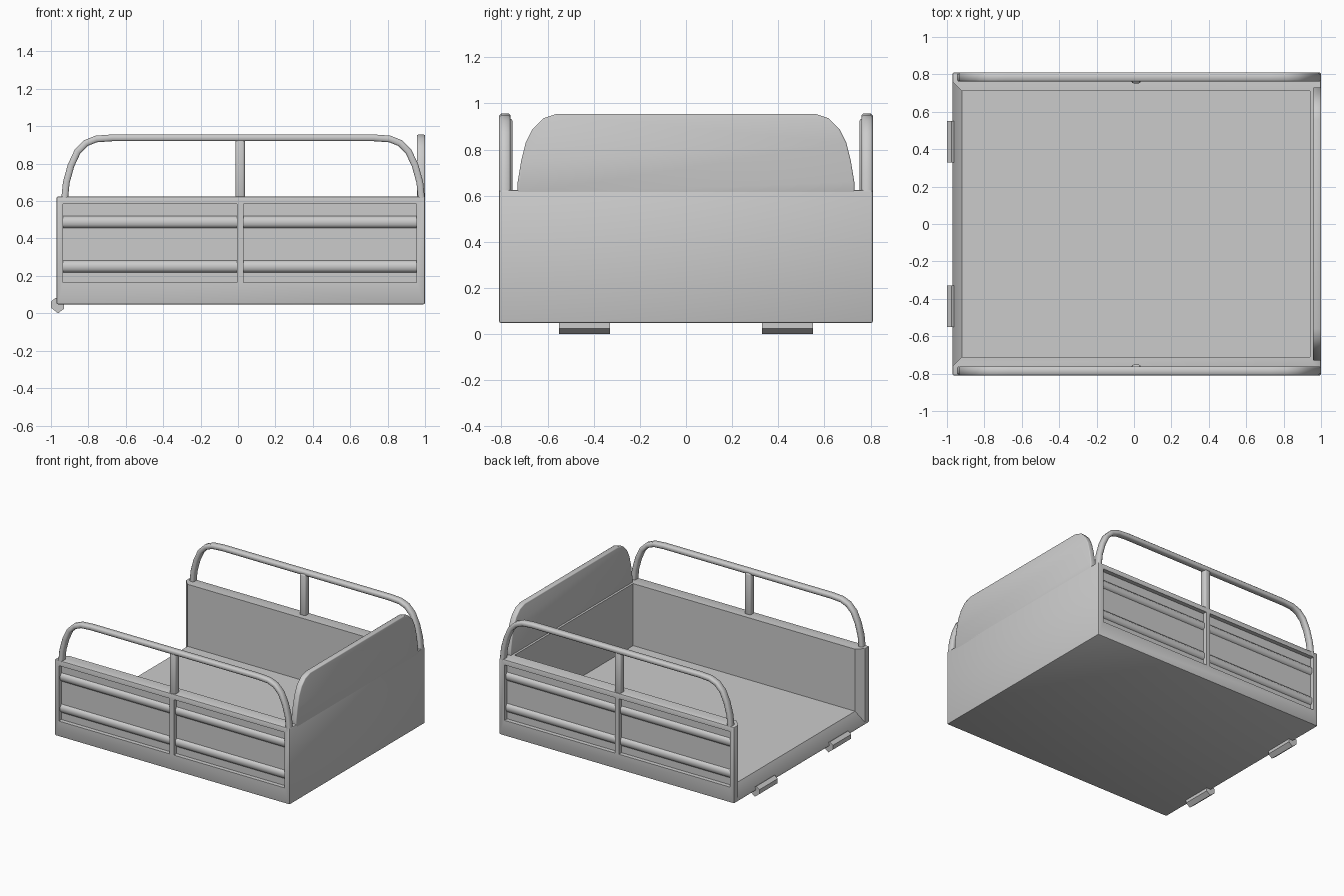
import bpy, bmesh
from mathutils import Vector

if "Cube" in bpy.data.objects:
    bpy.data.objects.remove(bpy.data.objects["Cube"])


def loft(name, sections):
    """Closed solid through a list of equal-length point loops."""
    bm = bmesh.new()
    rings = [[bm.verts.new(p) for p in s] for s in sections]
    n = len(rings[0])
    for a, b in zip(rings, rings[1:]):
        for i in range(n):
            bm.faces.new((a[i], a[(i + 1) % n], b[(i + 1) % n], b[i]))
    bm.faces.new(rings[0])
    bm.faces.new(rings[-1])
    bmesh.ops.recalc_face_normals(bm, faces=bm.faces)
    me = bpy.data.meshes.new(name)
    bm.to_mesh(me)
    bm.free()
    ob = bpy.data.objects.new(name, me)
    bpy.context.collection.objects.link(ob)
    return ob


def box(name, x, y, z):
    return loft(name, [[(u, y[0], z[0]), (u, y[1], z[0]), (u, y[1], z[1]), (u, y[0], z[1])] for u in x])


def apply_all(ob):
    bpy.context.view_layer.objects.active = ob
    for m in list(ob.modifiers):
        bpy.ops.object.modifier_apply(modifier=m.name)


def smooth(ob, angle=0.6):
    bpy.ops.object.select_all(action='DESELECT')
    ob.select_set(True)
    bpy.context.view_layer.objects.active = ob
    bpy.ops.object.shade_smooth_by_angle(angle=angle)


def bevel(ob, width, segments):
    m = ob.modifiers.new("bevel", 'BEVEL')
    m.width, m.segments, m.limit_method = width, segments, 'ANGLE'
    apply_all(ob)


def cut(ob, cutter):
    m = ob.modifiers.new("cut", 'BOOLEAN')
    m.operation, m.object, m.solver = 'DIFFERENCE', cutter, 'EXACT'
    apply_all(ob)
    bpy.data.objects.remove(cutter)


# Cargo tub: outer block with eased edges, hollowed and flared open at the rear
tub = box("cargo_tub", (-0.97, 1.0), (-0.81, 0.81), (0.048, 0.625))
bevel(tub, 0.008, 2)
cut(tub, loft("hollow", [
    [(x, -y, z), (x, y, z), (x, y, 0.9), (x, -y, 0.9)]
    for x, y, z in ((-1.02, 0.81, -0.03), (-0.92, 0.71, 0.155), (0.94, 0.71, 0.155))]))

# Recessed side panels
panels = ((-0.935, -0.005), (0.03, 0.955))
for s in (-1, 1):
    for x in panels:
        cut(tub, box("recess", x, sorted((s * 0.778, s * 0.9)), (0.165, 0.585)))
smooth(tub)

# Horizontal pressed ribs on the panels
for s in (-1, 1):
    for x in panels:
        for z in (0.25, 0.487):
            prof = ((0.77, -0.032), (0.778, -0.032), (0.793, -0.014),
                    (0.793, 0.014), (0.778, 0.032), (0.77, 0.032))
            smooth(loft("panel_rib", [[(u, s * y, z + h) for y, h in prof] for u in x]), 0.9)

# Side hoop rails: a flat-backed section swept along an arch, with centre posts
half = [(0.955, 0.60), (0.945, 0.70), (0.92, 0.79), (0.885, 0.865), (0.84, 0.91), (0.785, 0.932), (0.70, 0.938)]
path = [Vector((0.027 - x, 0, z)) for x, z in half] + [Vector((0.027 + x, 0, z)) for x, z in reversed(half)]
section = ((0.761, -0.01), (0.769, -0.018), (0.802, -0.018), (0.81, -0.01),
           (0.81, 0.01), (0.802, 0.018), (0.769, 0.018), (0.761, 0.01))
for s in (-1, 1):
    rings = []
    for i, p in enumerate(path):
        t = (path[min(i + 1, len(path) - 1)] - path[max(i - 1, 0)]).normalized()
        n = Vector((-t.z, 0, t.x))
        rings.append([p + n * h + Vector((0, s * y, 0)) for y, h in section])
    smooth(loft("side_rail", rings), 0.9)
    post = box("rail_post", (-0.014, 0.037), sorted((s * 0.752, s * 0.805)), (0.60, 0.935))
    bevel(post, 0.012, 2)
    smooth(post, 0.9)

# Rounded headboard above the front wall
edge = [(0.73, 0.60), (0.73, 0.66), (0.715, 0.75), (0.695, 0.83), (0.665, 0.89), (0.62, 0.935), (0.56, 0.955)]
outline = edge + [(-y, z) for y, z in reversed(edge)]
head = loft("headboard", [[(x, y, z) for y, z in outline] for x in (0.957, 1.0)])
bevel(head, 0.006, 2)
smooth(head, 0.9)

# Rear hinge blocks under the sill
hinge = ((-1.0, 0.03), (-1.0, 0.063), (-0.975, 0.083), (-0.93, 0.055), (-0.93, 0.025), (-0.962, 0.0))
for s in (-1, 1):
    loft("hinge", [[(x, s * y, z) for x, z in hinge] for y in (0.33, 0.55)])
